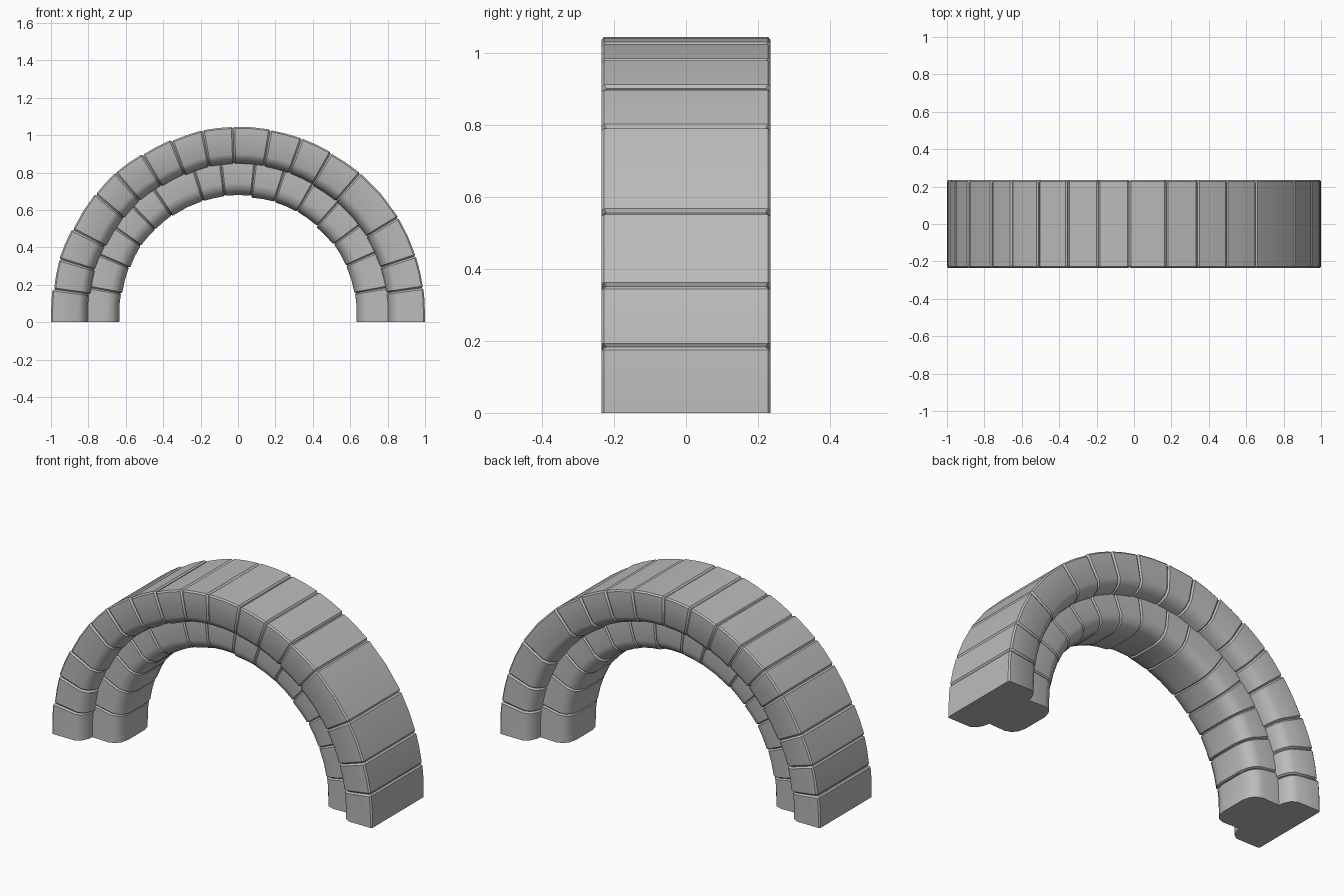
import bpy, bmesh, math, random

if "Cube" in bpy.data.objects:
    bpy.data.objects.remove(bpy.data.objects["Cube"], do_unlink=True)

random.seed(4)
CENTRE_Z = 0.045

stone = bpy.data.materials.new("grey stone")
stone.use_nodes = True
GREY = (0.5, 0.5, 0.5, 1)
stone.diffuse_color = GREY
bsdf = stone.node_tree.nodes["Principled BSDF"]
bsdf.inputs["Base Color"].default_value = GREY
bsdf.inputs["Roughness"].default_value = 0.8

# Half cross-sections as (radius, depth), from the outside of the arch inward
OUTER = [(1.0, 0.228), (0.992, 0.235), (0.855, 0.235), (0.825, 0.215), (0.808, 0.18), (0.8, 0.13)]
INNER = [(0.83, 0.15), (0.7, 0.155), (0.665, 0.142), (0.645, 0.115), (0.635, 0.075)]

# Joint angles in degrees from the left foot over the top
OUTER_JOINTS = [0, 8, 18, 31, 49, 60, 70, 80, 91.5, 101, 111, 121, 131, 140, 153, 163, 172.5, 180]
INNER_JOINTS = [0, 10, 24, 36, 48, 60, 72, 83.5, 96.5, 107, 124, 134.5, 145, 157, 170, 180]


def place(angle, r, y):
    """Point on the arch; the two ends stand flat on the ground."""
    if angle in (0, 180):
        return (r if angle == 0 else -r, y, 0)
    a = math.radians(angle)
    return (r * math.cos(a), y, CENTRE_Z + r * math.sin(a))


def make_stone(name, half, start, end, drop_start, drop_end):
    """Loft one wedge stone, with softened edges at the joints."""
    section = half + [(r, -y) for r, y in reversed(half)]
    mid_r = (half[0][0] + half[-1][0]) / 2
    edge = 0.55
    stations = [(start, start > 0)]
    if start > 0:
        stations.append((start + edge, False))
    stations.append(((start + end) / 2, False))
    if end < 180:
        stations.append((end - edge, False))
    stations.append((end, end < 180))

    bm = bmesh.new()
    rings = []
    for angle, shrunk in stations:
        t = (angle - start) / (end - start)
        shift = drop_start + (drop_end - drop_start) * t
        inset = 0.007 if shrunk else 0
        ring = []
        for r, y in section:
            r += -inset if r > mid_r else inset
            y -= math.copysign(inset, y)
            ring.append(bm.verts.new(place(angle, r - shift, y)))
        rings.append(ring)
    n = len(section)
    for a, b in zip(rings, rings[1:]):
        for i in range(n):
            j = (i + 1) % n
            bm.faces.new((a[i], a[j], b[j], b[i]))
    bm.faces.new(rings[0])
    bm.faces.new(rings[-1])
    bmesh.ops.recalc_face_normals(bm, faces=bm.faces)
    mesh = bpy.data.meshes.new(name)
    bm.to_mesh(mesh)
    bm.free()
    mesh.materials.append(stone)
    obj = bpy.data.objects.new(name, mesh)
    bpy.context.collection.objects.link(obj)
    return obj


def make_ring(name, half, joints):
    """Stones side by side, each slightly tilted; feet and crown stay true."""
    made = []
    for i, (start, end) in enumerate(zip(joints, joints[1:])):
        true = start == 0 or end == 180 or start < 90 < end
        drops = (0, 0) if true else (random.uniform(0, 0.005), random.uniform(0, 0.012))
        made.append(make_stone(f"{name}_{i + 1}", half, start, end, *drops))
    return made


stones = make_ring("outer_arch_stone", OUTER, OUTER_JOINTS)
stones += make_ring("inner_arch_stone", INNER, INNER_JOINTS)

# Smooth the rounded edges, keep the hard ones
bpy.ops.object.select_all(action="DESELECT")
for obj in stones:
    obj.select_set(True)
bpy.context.view_layer.objects.active = stones[0]
bpy.ops.object.shade_smooth_by_angle(angle=math.radians(35))
